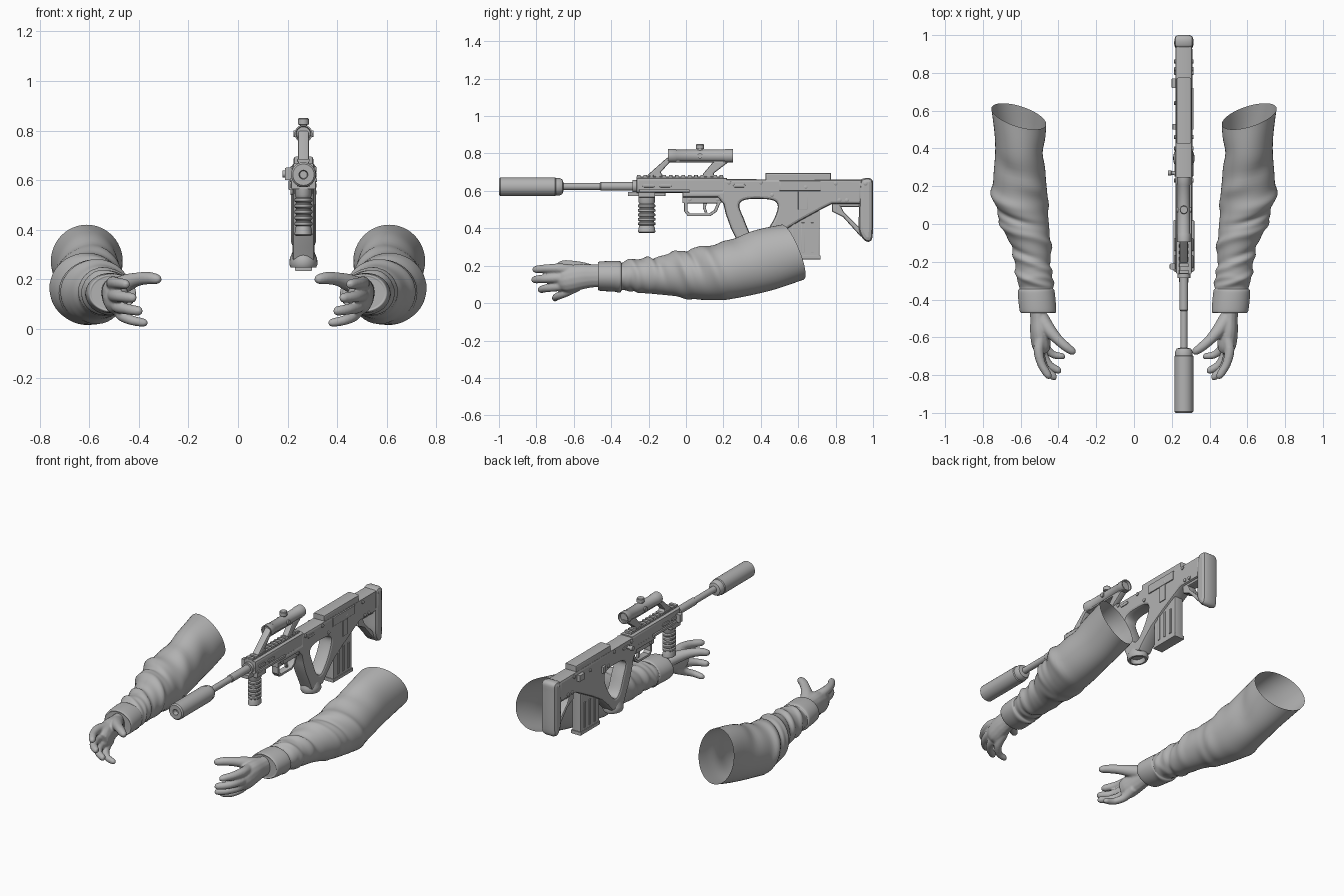
import bpy, bmesh, math
from mathutils import Vector, Matrix

if "Cube" in bpy.data.objects:
    bpy.data.objects.remove(bpy.data.objects["Cube"])

GREY = bpy.data.materials.new("plain grey")
GREY.use_nodes = True
GREY.diffuse_color = (0.45, 0.45, 0.45, 1)
GREY.node_tree.nodes["Principled BSDF"].inputs["Base Color"].default_value = (0.45, 0.45, 0.45, 1)
GX = 0.264  # centre plane of the rifle


def select(ob):
    bpy.ops.object.select_all(action="DESELECT")
    ob.select_set(True)
    bpy.context.view_layer.objects.active = ob


def finish(ob, angle=35):
    ob.data.materials.clear()
    ob.data.materials.append(GREY)
    select(ob)
    bpy.ops.object.shade_smooth_by_angle(angle=math.radians(angle))
    return ob


def from_bmesh(name, bm, angle=35):
    bmesh.ops.recalc_face_normals(bm, faces=bm.faces)
    me = bpy.data.meshes.new(name)
    bm.to_mesh(me)
    bm.free()
    ob = bpy.data.objects.new(name, me)
    bpy.context.collection.objects.link(ob)
    return finish(ob, angle)


def prism(name, outlines, width, x=GX, bevel=0.008):
    """Side outlines (y, z), later ones being holes, extruded across x."""
    cu = bpy.data.curves.new(name, "CURVE")
    cu.dimensions, cu.fill_mode = "2D", "BOTH"
    cu.extrude, cu.bevel_depth = width / 2 - bevel, bevel
    cu.offset, cu.bevel_resolution = -bevel, 1
    for pts in outlines:
        sp = cu.splines.new("POLY")
        sp.points.add(len(pts) - 1)
        for p, (y, z) in zip(sp.points, pts):
            p.co = (y, z, 0, 1)
        sp.use_cyclic_u = True
    ob = bpy.data.objects.new(name, cu)
    bpy.context.collection.objects.link(ob)
    ob.matrix_world = Matrix(((0, 0, 1, x), (1, 0, 0, 0), (0, 1, 0, 0), (0, 0, 0, 1)))
    select(ob)
    bpy.ops.object.convert(target="MESH")
    return finish(bpy.context.object)


def box(name, y0, y1, z0, z1, width, x=GX, bevel=0.004):
    return prism(name, [[(y0, z0), (y1, z0), (y1, z1), (y0, z1)]], width, x, bevel)


def lathe(name, profile, origin, axis, seg=28, squash=(1, 1)):
    """Revolve (radius, distance) points about an axis."""
    bm = bmesh.new()
    rings = []
    for r, t in profile:
        rings.append([bm.verts.new((r * squash[0] * math.cos(a), r * squash[1] * math.sin(a), t))
                      for a in (2 * math.pi * i / seg for i in range(seg))])
    for a, b in zip(rings, rings[1:]):
        for i in range(seg):
            bm.faces.new((a[i], a[(i + 1) % seg], b[(i + 1) % seg], b[i]))
    bm.faces.new(rings[0])
    bm.faces.new(rings[-1])
    q = Vector((0, 0, 1)).rotation_difference(Vector(axis))
    bm.transform(Matrix.Translation(origin) @ q.to_matrix().to_4x4())
    return from_bmesh(name, bm)


def spline(rows, steps, closed=False):
    """Catmull-Rom through rows of numbers."""
    n, out = len(rows), []
    at = lambda k: rows[k % n] if closed else rows[max(0, min(n - 1, k))]
    for i in range(n if closed else n - 1):
        for s in range(steps):
            t = s / steps
            out.append([0.5 * (2 * b + (c - a) * t + (2 * a - 5 * b + 4 * c - d) * t * t
                               + (3 * b - a - 3 * c + d) * t ** 3)
                        for a, b, c, d in zip(at(i - 1), at(i), at(i + 1), at(i + 2))])
    return out if closed else out + [list(rows[-1])]


# ---- Rifle: barrel and suppressor
Y = (0, 1, 0)
lathe("suppressor", [(.015, .03), (.018, 0), (.043, 0), (.05, .008), (.05, .3), (.046, .305),
                     (.046, .325), (.038, .34), (.02, .345)], (GX, -1, .622), Y, 36)
lathe("barrel", [(.019, 0), (.019, .22), (.023, .225), (.023, .43)], (GX, -.68, .624), Y)
lathe("barrel_collar", [(.034, 0), (.034, .03)], (GX, -.285, .624), Y)

# ---- Receiver and rails
box("receiver", -.265, .22, .59, .67, .088, bevel=.014)
box("top_rail", -.265, .2, .665, .676, .044)
for i in range(14):
    box("top_rail_tooth", -.262 + i * .034, -.243 + i * .034, .674, .685, .05, bevel=.002)
box("under_rail", -.31, -.11, .572, .595, .05)
for s in (-1, 1):
    box("side_rail", -.25, .02, .592, .608, .012, GX + s * .049)
    for y in (-.225, -.135, .26):
        ends = [(y + .025 + sy * .024 + .009 * math.cos(a), .628 + .009 * math.sin(a))
                for sy, a0 in ((1, -90), (-1, 90))
                for a in (math.radians(a0 + k * 45) for k in range(5))]
        prism("side_slot", [ends], .008, GX + s * .046, .002)

# ---- Stock with thumbhole grip
hole = spline([(.285, .525), (.33, .555), (.45, .553), (.49, .525), (.475, .46), (.43, .385),
               (.385, .345), (.345, .37), (.31, .45)], 5, True)
body = [(.19, .663), (.94, .66), (.94, .53), (.78, .53), (.73, .505), (.61, .44), (.52, .385),
        (.455, .325), (.41, .275), (.3, .275), (.275, .33), (.24, .40), (.213, .475), (.2, .53),
        (.17, .565), (-.02, .565), (-.02, .6), (.19, .6)]
prism("stock_body", [body, hole], .09, bevel=.014)
lathe("grip_base", [(.04, .03), (.044, .0), (.056, 0), (.062, .012), (.06, .035), (.045, .07)],
      (GX, .348, .248), (0, 0, 1), squash=(.92, 1.08))
box("cheek_rest", .425, .775, .64, .695, .08, bevel=.01)
box("ejection_cover", .5, .72, .6, .655, .012, GX + .045)
box("selector_plate", .6, .65, .5, .6, .008, GX + .046, .002)

# ---- Butt pad and brace
pad = spline([(.93, .64), (.955, .668), (.995, .66), (1, .6), (1, .4), (.99, .335), (.955, .335),
              (.925, .39), (.925, .5)], 4, True)
prism("butt_pad", [pad], .1, bevel=.022)
prism("butt_brace", [[(.78, .54), (.78, .49), (.84, .46), (.93, .36), (.96, .34), (.96, .54)],
                     [(.83, .515), (.845, .485), (.925, .405), (.925, .515)]], .06)

# ---- Magazine
box("magazine", .53, .715, .24, .52, .062, bevel=.007)
box("magazine_floor", .525, .72, .234, .255, .07)
for s in (-1, 1):
    for y in (.575, .625, .675):
        box("magazine_rib", y - .008, y + .008, .27, .43, .008, GX + s * .032, .002)

# ---- Trigger and guard
guard = [(-.01, .545), (-.01, .49), (.01, .465), (.13, .465), (.165, .49), (.19, .55)]
prism("trigger_guard", [guard, [(.008, .533), (.008, .495), (.02, .48), (.125, .48), (.15, .497), (.165, .533)]],
      .045, bevel=.004)
box("trigger_housing", -.02, .19, .535, .58, .06)
prism("trigger", [[(.09, .545), (.115, .545), (.105, .51), (.115, .485), (.1, .485), (.09, .51)]], .016, bevel=.003)

# ---- Ribbed foregrip
ribs = [(.02, .215), (.034, .21), (.034, .165)]
for i in range(5):
    z = .155 - i * .024
    ribs += [(.03, z), (.036, z - .005), (.036, z - .015), (.03, z - .02)]
ribs += [(.034, .025), (.036, .005), (.03, 0)]
lathe("foregrip", ribs, (GX, -.21, .375), (0, 0, 1), squash=(1, 1.3))
box("foregrip_clamp", -.255, -.165, .565, .6, .1)

# ---- Scope on its carrier
lathe("scope_tube", [(.01, .02), (.028, .02), (.03, 0), (.036, 0), (.036, .04), (.033, .045), (.033, .3),
                     (.036, .305), (.036, .345), (.03, .345), (.028, .33), (.01, .33)], (GX, -.095, .787), Y)
prism("scope_front_leg", [[(-.05, .818), (-.115, .765), (-.205, .685), (-.205, .675), (-.12, .675), (-.135, .7),
                           (-.085, .755), (0, .76)]], .045, bevel=.008)
prism("scope_rear_leg", [[(.09, .675), (.15, .675), (.15, .695), (.235, .76), (.15, .76), (.09, .69)]],
      .04, bevel=.008)
box("scope_spine", -.09, .24, .752, .77, .04)
lathe("scope_knob", [(.014, 0), (.014, .015), (.022, .016), (.022, .038), (.019, .042)], (GX, .075, .808), (0, 0, 1))
for s in (-1, 1):
    lathe("scope_side_cap", [(.014, 0), (.014, .012)], (GX + s * .028, .075, .787), (s, 0, 0), 16)

# ---- Controls and screws
lathe("charging_handle", [(.01, 0), (.01, .03), (.014, .032), (.014, .05)], (GX - .035, .27, .625), (-1, 0, 0), 16)
box("sling_hook", -.24, -.21, .6, .65, .03, GX - .06)
box("bolt_catch", .72, .77, .6, .64, .03, GX - .05)
box("safety_lever", .5, .53, .56, .6, .02, GX - .05)
for s in (-1, 1):
    for y, z in ((.23, .645), (.4, .645), (.46, .578), (.8, .64), (.96, .64), (.86, .55), (.64, .62),
                 (.82, .55), (.02, .555), (.17, .555)):
        off = .028 if y < .2 else .043
        lathe("body_screw", [(.011, 0), (.011, .007), (.008, .009)], (GX + s * off, y, z), (s, 0, 0), 12)


# ---- Arms, built on +x and mirrored
def mirror(ob):
    ob.modifiers.new("Mirror", "MIRROR").use_mirror_merge = False


# Sleeve sections: y, inner x, outer x, bottom z, top z
sections = [(.57, .465, .755, .125, .42), (.4, .47, .735, .065, .385), (.2, .465, .745, .02, .315),
            (.08, .46, .735, .02, .30), (0, .45, .705, .032, .285), (-.1, .445, .66, .042, .26),
            (-.2, .44, .63, .052, .24), (-.29, .435, .62, .06, .23), (-.34, .43, .605, .072, .215),
            (-.36, .42, .615, .062, .225), (-.46, .412, .605, .066, .222), (-.468, .425, .59, .078, .21)]
# Folds: y, angle, spread along y, spread in angle, height
folds = [(.14, .2, .03, 1.1, .018), (.04, .9, .022, 1.2, -.018), (-.02, .3, .02, 1.2, .014),
         (.22, 2.2, .05, .8, .016), (.3, 1.1, .05, .7, -.012), (.1, 3.6, .04, .9, .014),
         (-.1, 2.6, .025, 1.2, .014), (-.15, .8, .02, 1.4, -.012), (-.21, 1.6, .02, 2, .012),
         (-.25, 4, .015, 2, -.011), (-.29, 1, .018, 2.4, .011), (.4, 3.2, .06, .7, -.014),
         (0, 4.6, .03, 1, .012), (-.32, 3.5, .015, 2, .009)]
bm = bmesh.new()
rings, SEG = [], 48
for y, x0, x1, z0, z1 in spline(sections, 8):
    tilt = max(0, (y + .1) / .67)
    ring = []
    for i in range(SEG):
        a = 2 * math.pi * i / SEG
        bump = 0
        for fy, fa, wy, wa, h in folds:
            d = (a - fa + math.pi) % (2 * math.pi) - math.pi
            skew = y - fy + .04 * math.sin(d)
            bump += h * math.exp(-(skew / wy) ** 2 - (d / wa) ** 2)
        dx = ((x1 - x0) / 2 + bump) * math.cos(a)
        dz = ((z1 - z0) / 2 + bump) * math.sin(a)
        ring.append(bm.verts.new(((x0 + x1) / 2 + dx, y + tilt * (.28 * dx - .38 * dz), (z0 + z1) / 2 + dz)))
    rings.append(ring)
for a, b in zip(rings, rings[1:]):
    for i in range(SEG):
        bm.faces.new((a[i], a[(i + 1) % SEG], b[(i + 1) % SEG], b[i]))
bm.faces.new(rings[-1])
mirror(from_bmesh("sleeve", bm, 60))


# Hand: overlapping tapered limbs fused into one skin
def limb(bm, path, flat=1.0, seg=14):
    rows = spline(path, 5)
    pts = [Vector(r[:3]) for r in rows]
    rings = []
    for i, r in enumerate(rows):
        d = (pts[min(i + 1, len(pts) - 1)] - pts[max(i - 1, 0)]).normalized()
        side = d.cross(Vector((0, 0, 1))).normalized()
        up = side.cross(d)
        rings.append([bm.verts.new(pts[i] + side * r[3] * flat * math.cos(a) + up * r[3] * math.sin(a))
                      for a in (2 * math.pi * k / seg for k in range(seg))])
    for a, b in zip(rings, rings[1:]):
        for k in range(seg):
            bm.faces.new((a[k], a[(k + 1) % seg], b[(k + 1) % seg], b[k]))
    bm.faces.new(rings[0])
    bm.faces.new(rings[-1])


bm = bmesh.new()
limb(bm, [(.51, -.43, .145, .062), (.505, -.5, .145, .062), (.5, -.57, .14, .07), (.49, -.64, .125, .07),
          (.475, -.675, .115, .05)], .72)
limb(bm, [(.49, -.5, .165, .04), (.45, -.56, .185, .036), (.405, -.61, .2, .028), (.36, -.65, .205, .025),
          (.325, -.675, .2, .02), (.312, -.685, .197, .008)])
limb(bm, [(.495, -.6, .175, .03), (.505, -.67, .185, .027), (.49, -.74, .185, .023), (.455, -.8, .18, .02),
          (.44, -.815, .175, .008)])
limb(bm, [(.495, -.6, .14, .03), (.5, -.68, .135, .027), (.475, -.76, .13, .023), (.425, -.808, .125, .02),
          (.41, -.815, .122, .008)])
limb(bm, [(.49, -.6, .11, .028), (.485, -.68, .09, .026), (.45, -.745, .08, .022), (.4, -.775, .072, .019),
          (.385, -.778, .07, .008)])
limb(bm, [(.485, -.58, .09, .027), (.47, -.645, .055, .023), (.43, -.69, .035, .02), (.38, -.7, .025, .017),
          (.365, -.7, .024, .008)])
hand = from_bmesh("hand", bm, 60)
fuse = hand.modifiers.new("Fuse", "REMESH")
fuse.mode, fuse.voxel_size, fuse.use_smooth_shade = "VOXEL", .006, True
soften = hand.modifiers.new("Soften", "SMOOTH")
soften.factor, soften.iterations = .5, 5
mirror(hand)
